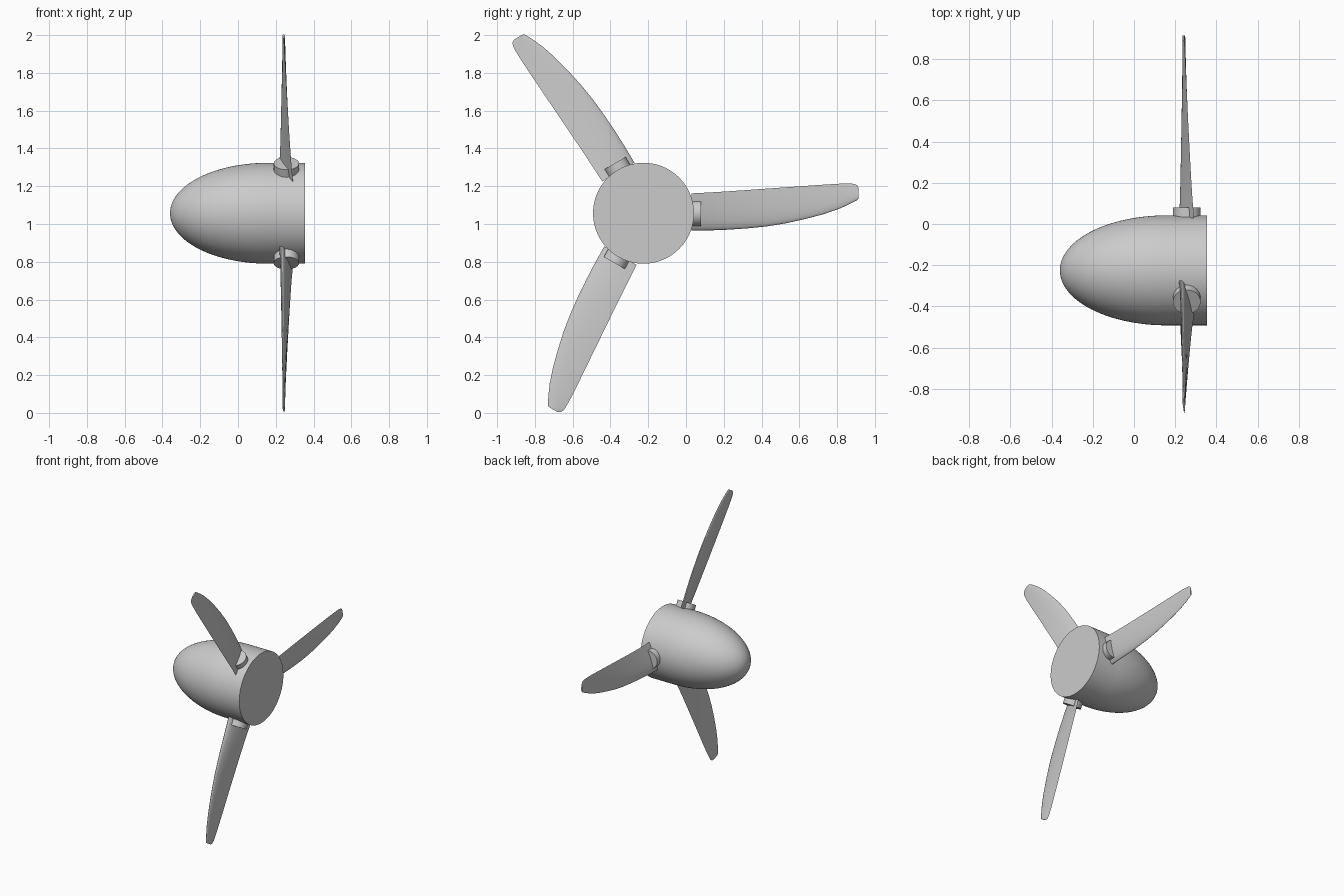
import bpy, bmesh, math
from mathutils import Matrix, Vector

cube = bpy.data.objects.get("Cube")
if cube:
    bpy.data.objects.remove(cube, do_unlink=True)

grey = bpy.data.materials.new("plain_grey")
grey.use_nodes = True
grey.diffuse_color = (0.6, 0.6, 0.6, 1)
grey.node_tree.nodes["Principled BSDF"].inputs["Base Color"].default_value = (0.6, 0.6, 0.6, 1)

HUB = Vector((0, -0.225, 1.057))   # the spin axis runs along x through this point
RADIUS = 0.267
MOUNT_X = 0.256


def loft(name, rings, matrix, angle=35):
    """Join closed rings of points into one capped, smooth-shaded skin."""
    bm = bmesh.new()
    loops = [[bm.verts.new(p) for p in ring] for ring in rings]
    n = len(loops[0])
    for a, b in zip(loops, loops[1:]):
        for i in range(n):
            j = (i + 1) % n
            bm.faces.new((a[i], a[j], b[j], b[i]))
    bm.faces.new(loops[0])
    bm.faces.new(loops[-1])
    bmesh.ops.recalc_face_normals(bm, faces=bm.faces)
    mesh = bpy.data.meshes.new(name)
    bm.to_mesh(mesh)
    bm.free()
    mesh.materials.append(grey)
    obj = bpy.data.objects.new(name, mesh)
    bpy.context.collection.objects.link(obj)
    obj.matrix_world = matrix
    bpy.ops.object.select_all(action="DESELECT")
    obj.select_set(True)
    bpy.context.view_layer.objects.active = obj
    bpy.ops.object.shade_smooth_by_angle(angle=math.radians(angle))
    return obj


def circle(radius, n):
    return [(radius * math.cos(math.tau * i / n), radius * math.sin(math.tau * i / n)) for i in range(n)]


# Spinner: half-ellipse nose running into a short cylinder with a flat back
NOSE_X, NOSE_LENGTH, BACK_X = -0.36, 0.52, 0.355
profile = []
for i in range(1, 33):
    a = math.pi / 2 * i / 32
    profile.append((NOSE_X + NOSE_LENGTH * (1 - math.cos(a)), RADIUS * math.sin(a)))
profile.insert(0, (NOSE_X, 0.002))
profile.append((BACK_X, RADIUS))
loft("spinner", [[(x, y, z) for y, z in circle(r, 96)] for x, r in profile],
     Matrix.Translation(HUB))

# Blade stations: distance from axis, blunt edge, sharp edge
STATIONS = [
    (0.255, -0.092, 0.105), (0.35, -0.091, 0.110), (0.45, -0.087, 0.116),
    (0.55, -0.080, 0.123), (0.65, -0.070, 0.130), (0.75, -0.054, 0.137),
    (0.85, -0.032, 0.144), (0.95, -0.006, 0.151), (1.03, 0.021, 0.156),
    (1.08, 0.043, 0.157), (1.11, 0.058, 0.156), (1.13, 0.069, 0.149),
    (1.139, 0.077, 0.134),
]


def blade_section(r, low, high):
    """Aerofoil across the blade, thinner and less pitched toward the tip."""
    f = (r - 0.255) / 0.884
    thick = 0.034 * (1 - f) + 0.012 * f
    x_low = 0.226 + 0.016 * f ** 0.6
    x_high = 0.291 - 0.047 * f ** 0.8
    steps = 14
    upper, lower = [], []
    for i in range(steps + 1):
        s = (1 - math.cos(math.pi * i / steps)) / 2
        h = 5 * thick * (0.2969 * math.sqrt(s) - 0.126 * s - 0.3516 * s ** 2
                         + 0.2843 * s ** 3 - 0.1015 * s ** 4)
        x, t = x_low + (x_high - x_low) * s, low + (high - low) * s
        upper.append((x + h, r, t))
        lower.append((x - h, r, t))
    return upper + lower[-2:0:-1]


# Three blades, each through a round root collar
for k in range(3):
    spin = Matrix.Translation(HUB) @ Matrix.Rotation(math.tau * k / 3, 4, "X")
    loft(f"blade_{k + 1}", [blade_section(*s) for s in STATIONS], spin)
    collar = [[(MOUNT_X + x, r, z) for x, z in circle(0.067, 48)] for r in (0.24, 0.305)]
    loft(f"blade_collar_{k + 1}", collar, spin)
